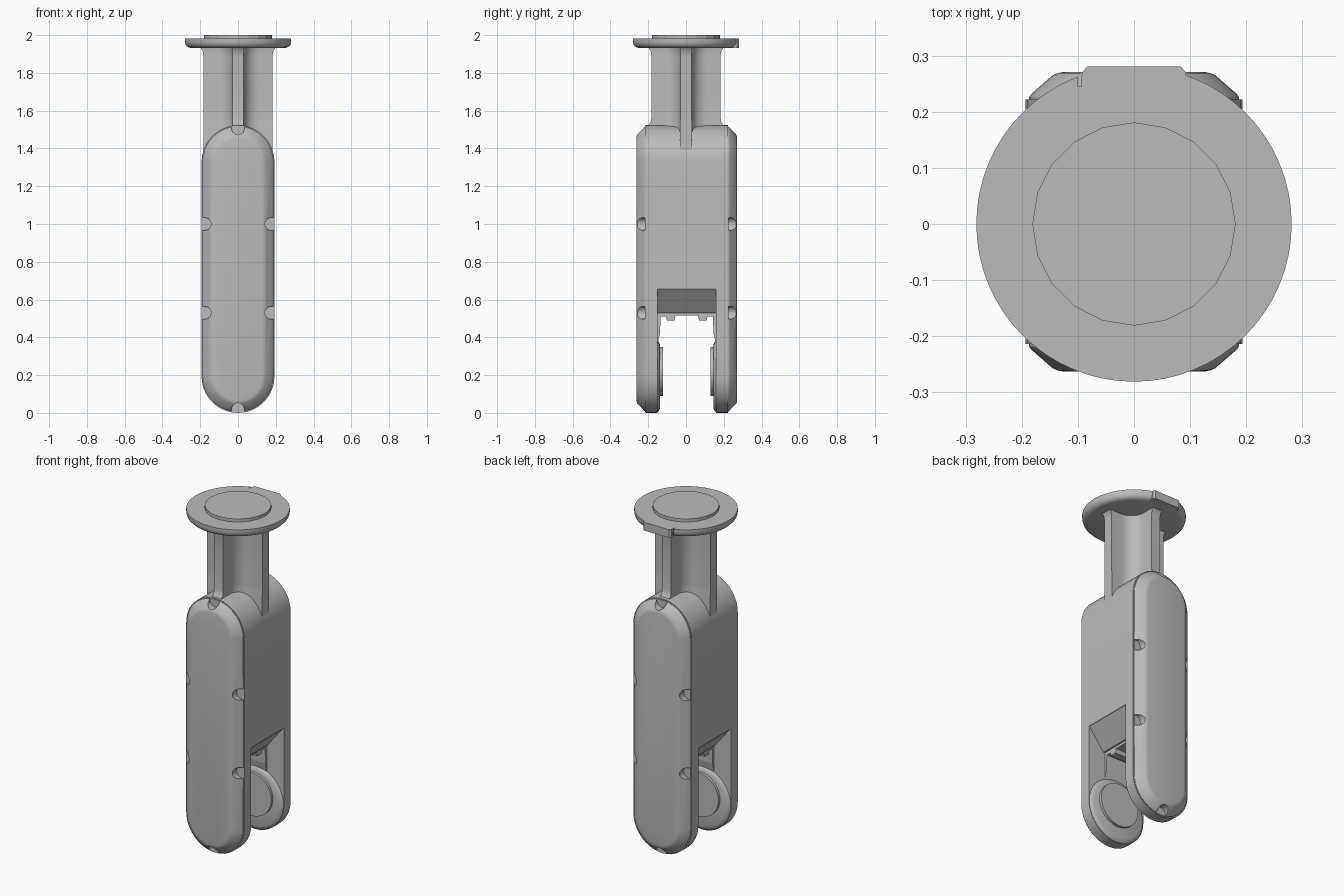
import bpy, bmesh, math
from math import cos, sin, pi

cube = bpy.data.objects.get("Cube")
if cube:
    bpy.data.objects.remove(cube, do_unlink=True)

grey = bpy.data.materials.new("plain grey")
grey.use_nodes = True
COLOUR = (0.5, 0.5, 0.5, 1)
grey.diffuse_color = COLOUR
grey.node_tree.nodes["Principled BSDF"].inputs["Base Color"].default_value = COLOUR

OY = 0.004               # body sits slightly behind the flange centre
LOW, HIGH, R = 0.193, 1.33, 0.193


def loft(name, loops):
    """Skin a stack of equal-length loops and cap both ends."""
    bm = bmesh.new()
    rings = [[bm.verts.new(p) for p in loop] for loop in loops]
    n = len(rings[0])
    for a, b in zip(rings, rings[1:]):
        for i in range(n):
            j = (i + 1) % n
            bm.faces.new((a[i], a[j], b[j], b[i]))
    bm.faces.new(rings[0][::-1])
    bm.faces.new(rings[-1])
    bmesh.ops.recalc_face_normals(bm, faces=bm.faces)
    mesh = bpy.data.meshes.new(name)
    bm.to_mesh(mesh)
    bm.free()
    mesh.materials.append(grey)
    ob = bpy.data.objects.new(name, mesh)
    bpy.context.collection.objects.link(ob)
    return ob


def stadium(r, y, steps=20):
    top = [(r * cos(pi * i / steps), y, HIGH + r * sin(pi * i / steps)) for i in range(steps + 1)]
    bottom = [(-r * cos(pi * i / steps), y, LOW - r * sin(pi * i / steps)) for i in range(steps + 1)]
    return top + bottom


def ring_y(r, y, x=0, z=LOW, n=40):
    return [(x + r * cos(2 * pi * i / n), y, z + r * sin(2 * pi * i / n)) for i in range(n)]


def ring_z(r, z, n=64):
    return [(r * cos(2 * pi * i / n), r * sin(2 * pi * i / n), z) for i in range(n)]


def prism_x(name, points, half):
    return loft(name, [[(x, y + OY, z) for y, z in points] for x in (-half, half)])


def cut(ob, cutter):
    mod = ob.modifiers.new("cut", "BOOLEAN")
    mod.object = cutter
    mod.solver = "EXACT"
    bpy.context.view_layer.objects.active = ob
    bpy.ops.object.modifier_apply(modifier=mod.name)
    bpy.data.objects.remove(cutter, do_unlink=True)


def smooth(ob, angle=25):
    bpy.ops.object.select_all(action="DESELECT")
    ob.select_set(True)
    bpy.context.view_layer.objects.active = ob
    bpy.ops.object.shade_smooth_by_angle(angle=math.radians(angle))


# Housing with the fork slot and its sloped ceiling
housing = loft("housing", [stadium(R, OY + y) for y in (-0.218, 0.218)])
half_slot = [(0.25, -0.1), (0.25, 0.655), (0.19, 0.655), (0.09, 0.53)]
slot = half_slot + [(-x, z) for x, z in reversed(half_slot)]
cut(housing, loft("slot_cutter", [[(x, OY + y, z) for x, z in slot] for y in (-0.155, 0.155)]))
smooth(housing)

# Stepped bracket under the slot ceiling
half = [(0.06, 0.515), (0.065, 0.49), (0.105, 0.49), (0.11, 0.51), (0.138, 0.51), (0.142, 0.42), (0.158, 0.35), (0.158, 0.54)]
prism_x("slot_bracket", half + [(-y, z) for y, z in reversed(half)], 0.08)

for side, label in ((-1, "front"), (1, "back")):
    # Chamfered cover plate with fastener scallops round the edge
    profile = [(0.187, 0.21), (0.187, 0.222), (0.183, 0.228), (0.145, 0.261), (0.136, 0.265), (0.125, 0.267)]
    cover = loft(label + "_cover", [stadium(r, OY + side * y) for r, y in profile])
    spots = [(s * 0.177, z) for s in (-1, 1) for z in (0.53, 1.0)] + [(0, 0.018), (0, 1.506)]
    for x, z in spots:
        cut(cover, loft("scallop_cutter", [ring_y(0.034, OY + side * y, x, z, 24) for y in (0.221, 0.3)]))
    smooth(cover)

    # Bevelled hub and raised disc inside each fork arm
    hub = [(0.191, 0.17), (0.191, 0.156), (0.182, 0.147), (0.166, 0.141)]
    smooth(loft(label + "_hub", [ring_y(r, OY + side * y) for r, y in hub]))
    smooth(loft(label + "_hub_disc", [ring_y(0.13, OY + side * y, z=0.22) for y in (0.15, 0.125)]))

# Cross-shaped neck with rounded inner corners
quarter = [(0.183, -0.03), (0.183, 0.03)]
for i in range(9):
    a = -pi / 2 - i * pi / 16
    quarter.append((0.11 + 0.08 * cos(a), 0.11 + 0.08 * sin(a)))
cross = []
for k in range(4):
    c, s = cos(k * pi / 2), sin(k * pi / 2)
    cross += [(x * c - y * s, x * s + y * c) for x, y in quarter]
levels = [(1.36, 1, 1.1), (1.52, 1, 1.1), (1.535, 1, 1.03), (1.56, 1, 1),
          (1.89, 1, 1), (1.92, 1.03, 1.03), (1.94, 1.12, 1.12)]
smooth(loft("neck", [[(x * sx, y * sy, z) for x, y in cross] for z, sx, sy in levels]), 35)

# Round flange with a softened underside and a narrow locating slit
flange = loft("flange", [ring_z(r, z) for r, z in
              ((0.25, 1.932), (0.266, 1.937), (0.277, 1.948), (0.281, 1.962), (0.281, 1.982))])
slit = [(-0.1, 0.245), (-0.094, 0.245), (-0.094, 0.3), (-0.1, 0.3)]
cut(flange, loft("slit_cutter", [[(x, y, z) for x, y in slit] for z in (1.9, 2.1)]))
smooth(flange, 35)

# Flat key tab at the back of the flange
tab = [(-0.09, 0.24), (0.09, 0.24), (0.093, 0.27), (0.083, 0.281), (-0.083, 0.281), (-0.093, 0.27)]
loft("flange_tab", [[(x, y, z) for x, y in tab] for z in (1.933, 1.982)])

# Raised faceted top plate
loft("top_plate", [ring_z(0.181, z, 20) for z in (1.97, 2.0)])
